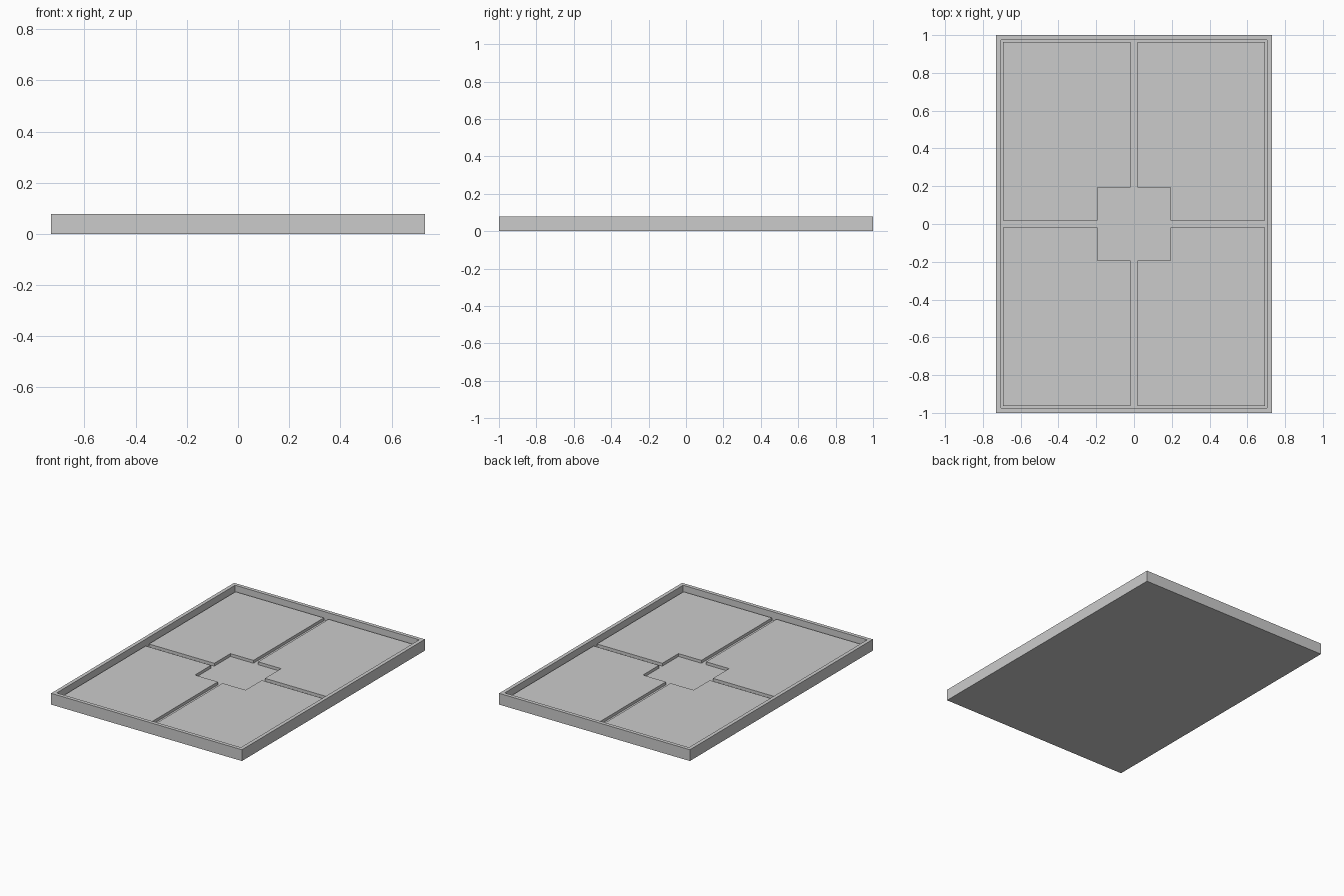
import bpy
import bmesh

if "Cube" in bpy.data.objects:
    bpy.data.objects.remove(bpy.data.objects["Cube"], do_unlink=True)

HALF_X, HALF_Y, HEIGHT = 0.73, 1.0, 0.078
RIM = 0.036        # rim thickness
FLOOR = 0.02       # channel and centre recess level
PANEL_TOP = 0.04   # raised panel level
GAP = 0.018        # half width of the channels
CENTRE = 0.194     # half width of the centre recess

grey = bpy.data.materials.new("plain_grey")
grey.use_nodes = True
colour = (0.6, 0.6, 0.6, 1)
grey.diffuse_color = colour
grey.node_tree.nodes["Principled BSDF"].inputs["Base Color"].default_value = colour


def prism(bm, outline, bottom, top):
    """Extrude a flat outline upwards and return its top face."""
    base = bm.faces.new([bm.verts.new((x, y, bottom)) for x, y in outline])
    result = bmesh.ops.extrude_face_region(bm, geom=[base], use_keep_orig=True)["geom"]
    lifted = [v for v in result if isinstance(v, bmesh.types.BMVert)]
    bmesh.ops.translate(bm, verts=lifted, vec=(0, 0, top - bottom))
    bmesh.ops.recalc_face_normals(bm, faces=bm.faces[:])
    return next(f for f in result if isinstance(f, bmesh.types.BMFace))


def finish(bm, name):
    mesh = bpy.data.meshes.new(name)
    bm.to_mesh(mesh)
    bm.free()
    mesh.materials.append(grey)
    obj = bpy.data.objects.new(name, mesh)
    bpy.context.collection.objects.link(obj)
    return obj


# Tray: a slab whose top is inset and sunk, leaving a rim
bm = bmesh.new()
corners = [(-HALF_X, -HALF_Y), (HALF_X, -HALF_Y), (HALF_X, HALF_Y), (-HALF_X, HALF_Y)]
lid = prism(bm, corners, 0, HEIGHT)
bmesh.ops.inset_individual(bm, faces=[lid], thickness=RIM)
sunk = bmesh.ops.extrude_face_region(bm, geom=[lid])["geom"]
bmesh.ops.delete(bm, geom=[lid], context='FACES_ONLY') if lid.is_valid else None
bmesh.ops.translate(bm, verts=[v for v in sunk if isinstance(v, bmesh.types.BMVert)],
                    vec=(0, 0, FLOOR - HEIGHT))
bmesh.ops.recalc_face_normals(bm, faces=bm.faces[:])
finish(bm, "tray")

# Raised panels: one notched quarter, mirrored to all four corners
bm = bmesh.new()
edge_x, edge_y = HALF_X - RIM, HALF_Y - RIM
prism(bm, [(CENTRE, GAP), (edge_x, GAP), (edge_x, edge_y), (GAP, edge_y),
           (GAP, CENTRE), (CENTRE, CENTRE)], FLOOR, PANEL_TOP)
panels = finish(bm, "corner_panels")
mirror = panels.modifiers.new("mirror", 'MIRROR')
mirror.use_axis = (True, True, False)
mirror.use_mirror_merge = False
